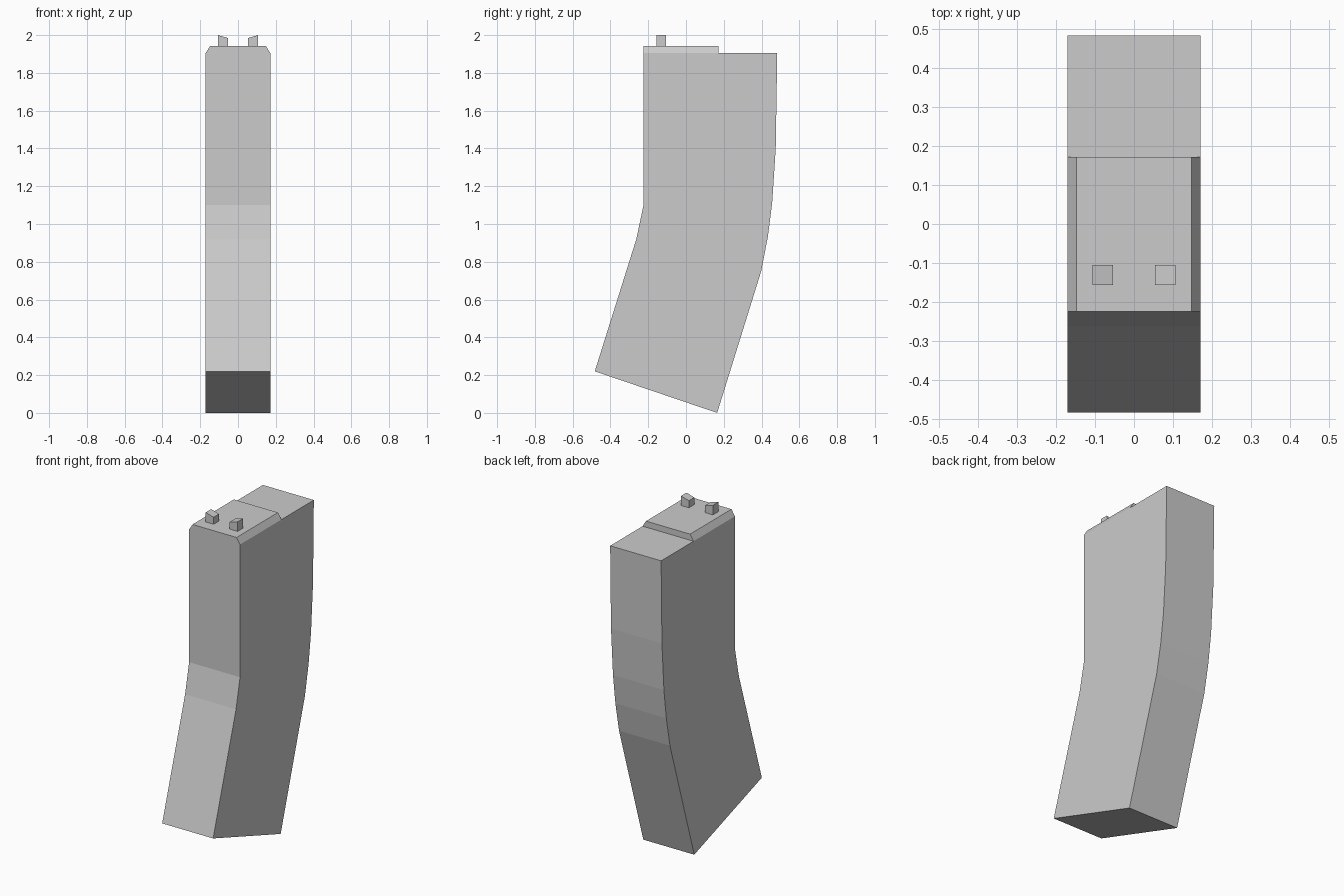
import bpy, bmesh
from mathutils import Vector

if "Cube" in bpy.data.objects:
    bpy.data.objects.remove(bpy.data.objects["Cube"])


def prism(name, profile, offset):
    """Extrude a closed 3D outline along offset into a solid."""
    bm = bmesh.new()
    face = bm.faces.new([bm.verts.new(p) for p in profile])
    ext = bmesh.ops.extrude_face_region(bm, geom=[face], use_keep_orig=True)
    verts = [g for g in ext["geom"] if isinstance(g, bmesh.types.BMVert)]
    bmesh.ops.translate(bm, verts=verts, vec=Vector(offset))
    bmesh.ops.recalc_face_normals(bm, faces=bm.faces)
    mesh = bpy.data.meshes.new(name)
    bm.to_mesh(mesh)
    bm.free()
    obj = bpy.data.objects.new(name, mesh)
    bpy.context.collection.objects.link(obj)
    return obj


HALF_W = 0.171
TOP = 1.905
CAP_TOP = 1.942

# Curved body: side outline (y, z) extruded across the width
side = [(-0.225, TOP), (-0.225, 1.10), (-0.263, 0.92), (-0.483, 0.22),
        (0.165, 0.0), (0.398, 0.75), (0.433, 0.93), (0.456, 1.11),
        (0.475, 1.40), (0.483, TOP)]
prism("curved_body", [(-HALF_W, y, z) for y, z in side], (2 * HALF_W, 0, 0))

# Raised top cap with chamfered long edges
cap = [(-HALF_W, TOP), (HALF_W, TOP), (0.148, CAP_TOP), (-0.148, CAP_TOP)]
prism("top_cap", [(x, -0.225, z) for x, z in cap], (0, 0.397, 0))

# Two small lugs with tops sloping inward, mirrored about the centre
lug = [(0.054, CAP_TOP), (0.107, CAP_TOP), (0.107, 2.0), (0.054, 1.985)]
for label, s in (("right", 1), ("left", -1)):
    prism(f"{label}_lug", [(s * x, -0.157, z) for x, z in lug], (0, 0.052, 0))
